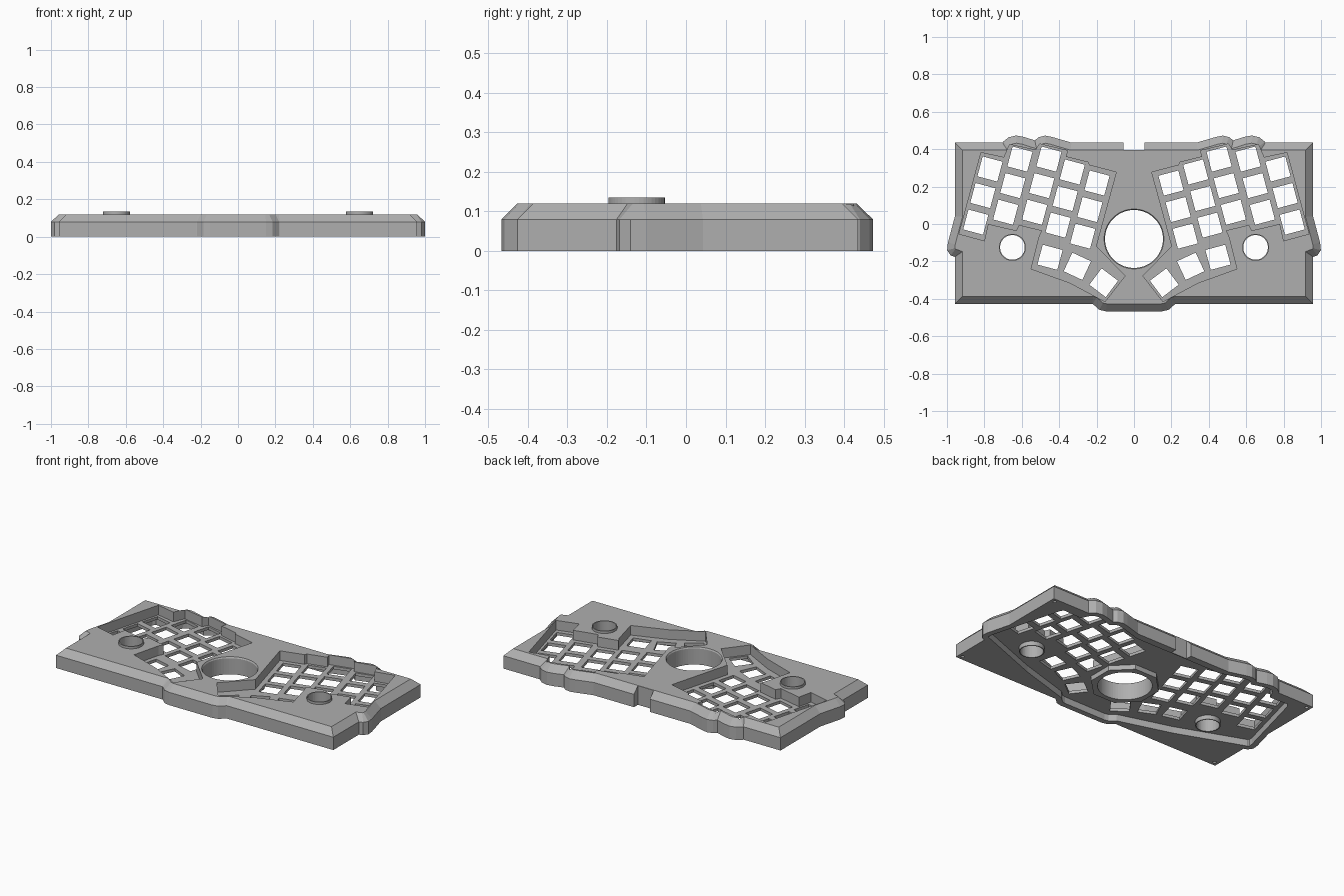
import bpy, bmesh, math
from mathutils import Matrix, Vector

if "Cube" in bpy.data.objects:
    bpy.data.objects.remove(bpy.data.objects["Cube"], do_unlink=True)

grey = bpy.data.materials.new("case_grey")
grey.use_nodes = True
grey.diffuse_color = (0.43, 0.43, 0.43, 1)
grey.node_tree.nodes["Principled BSDF"].inputs["Base Color"].default_value = grey.diffuse_color

TOP, SHOULDER, CHAMFER = 0.12, 0.08, 0.04
FLOOR, CEILING = 0.06, 0.042        # upper and lower face of the key plate
TILT = math.radians(15)


def mirrored(half):
    return half + [(-x, y) for x, y in reversed(half)]


def inset(points, d):
    """Move every side of a counter-clockwise outline inwards by d."""
    result = []
    for i, p in enumerate(points):
        p = Vector(p)
        a = (p - Vector(points[i - 1])).normalized()
        b = (Vector(points[(i + 1) % len(points)]) - p).normalized()
        na, nb = Vector((-a.y, a.x)), Vector((-b.y, b.x))
        result.append(tuple(p + (na + nb) * d / (1 + na.dot(nb))))
    return result


def loft(bm, layers):
    """Closed solid through stacked (outline, z) layers."""
    rings = [[bm.verts.new((x, y, z)) for x, y in pts] for pts, z in layers]
    for low, high in zip(rings, rings[1:]):
        n = len(low)
        for i in range(n):
            j = (i + 1) % n
            bm.faces.new((low[i], low[j], high[j], high[i]))
    bm.faces.new(rings[0][::-1])
    bm.faces.new(rings[-1])


def disc(x, y, r, n=40):
    return [(x + r * math.cos(math.tau * (i + 0.5) / n),
             y + r * math.sin(math.tau * (i + 0.5) / n)) for i in range(n)]


def square(x, y, size, angle):
    turn = Matrix.Rotation(angle, 2)
    h = size / 2
    return [tuple(turn @ Vector(c) + Vector((x, y)))
            for c in ((-h, -h), (h, -h), (h, h), (-h, h))]


def solid(name, stacks):
    bm = bmesh.new()
    for layers in stacks:
        loft(bm, layers)
    bmesh.ops.recalc_face_normals(bm, faces=bm.faces)
    mesh = bpy.data.meshes.new(name)
    bm.to_mesh(mesh)
    bm.free()
    mesh.materials.append(grey)
    ob = bpy.data.objects.new(name, mesh)
    bpy.context.collection.objects.link(ob)
    return ob


def combine(target, tool, operation):
    mod = target.modifiers.new(tool.name, 'BOOLEAN')
    mod.operation, mod.object, mod.solver = operation, tool, 'EXACT'
    bpy.context.view_layer.objects.active = target
    bpy.ops.object.modifier_apply(modifier=mod.name)
    bpy.data.objects.remove(tool, do_unlink=True)


def chamfered(outline):
    return [(outline, 0), (outline, SHOULDER), (inset(outline, CHAMFER), TOP)]


# Outlines: plain rectangle, and the contour that follows the two key groups
block = mirrored([(0.957, -0.427), (0.957, 0.435)])
contour = mirrored([
    (0.15, -0.467), (0.185, -0.459), (0.22, -0.428), (0.55, -0.33), (0.95, -0.178),
    (0.98, -0.168), (0.999, -0.14), (0.995, -0.1), (0.87, 0.37), (0.84, 0.405),
    (0.72, 0.4), (0.7, 0.44), (0.67, 0.464), (0.63, 0.473), (0.59, 0.466),
    (0.53, 0.447), (0.51, 0.464), (0.475, 0.473), (0.44, 0.466), (0.3, 0.425)])
well = [(0.155, -0.415), (0.342, -0.315), (0.55, -0.24), (0.505, -0.062), (0.49, -0.035),
        (0.615, -0.005), (0.63, -0.035), (0.78, 0.0), (0.8, -0.09), (0.935, -0.053),
        (0.818, 0.382), (0.695, 0.355), (0.665, 0.425), (0.525, 0.395), (0.505, 0.428),
        (0.355, 0.392), (0.365, 0.36), (0.245, 0.33), (0.24, 0.315), (0.095, 0.277),
        (0.203, -0.118), (0.048, -0.278)]

# Body: both chamfered outlines joined, hollow below, key wells sunk from above
case = solid("keyboard_case", [chamfered(block)])
combine(case, solid("contour_body", [chamfered(contour)]), 'UNION')
combine(case, solid("underside_pocket", [[(inset(contour, 0.035), -0.1),
                                          (inset(contour, 0.035), CEILING)]]), 'DIFFERENCE')
wells = [well, [(-x, y) for x, y in reversed(well)]]
combine(case, solid("key_wells", [[(w, FLOOR), (w, 0.3)] for w in wells]), 'DIFFERENCE')

# Collars: round dial sleeves and the faceted ball housing under the plate
BALL_Y, DIAL = -0.08, (0.65, -0.125)
sleeves = [[(disc(s * DIAL[0], DIAL[1], 0.072), 0.015),
            (disc(s * DIAL[0], DIAL[1], 0.072), 0.135)] for s in (-1, 1)]
combine(case, solid("dial_sleeves", sleeves), 'UNION')
housing = disc(0, BALL_Y, 0.2, 8)
combine(case, solid("ball_housing", [[(housing, 0.012), (housing, 0.05)]]), 'UNION')

# Key positions on the +x half: five tilted columns of three, and a thumb fan
keys = []
for x, y in ((0.77, 0.294), (0.61, 0.347), (0.455, 0.347), (0.33, 0.278), (0.198, 0.219)):
    for row in range(3):
        d = row * 0.147
        keys.append((x + d * math.sin(TILT), y - d * math.cos(TILT), TILT))
keys += [(0.449, -0.178, TILT), (0.303, -0.226, math.radians(25)),
         (0.162, -0.314, math.radians(37))]

# Openings: switches, dials, ball, corner screws and the rear cable notch
holes = []
for side in (-1, 1):
    for x, y, angle in keys:
        hole = square(side * x, y, 0.11, side * angle)
        holes.append([(hole, -0.1), (hole, 0.3)])
    dial = disc(side * DIAL[0], DIAL[1], 0.066)
    holes.append([(dial, -0.1), (dial, 0.3)])
    for y in (-0.4, 0.41):
        screw = disc(side * 0.93, y, 0.01, 12)
        holes.append([(screw, -0.1), (screw, 0.05)])
holes.append([(disc(0, BALL_Y, 0.155, 64), -0.1), (disc(0, BALL_Y, 0.155, 64), 0.112),
              (disc(0, BALL_Y, 0.163, 64), 0.125)])
notch = mirrored([(0.055, 0.396), (0.055, 0.6)])
holes.append([(notch, -0.1), (notch, 0.3)])
combine(case, solid("openings", holes), 'DIFFERENCE')

# Crisp flat faces, single colour
for face in case.data.polygons:
    face.use_smooth = False
    face.material_index = 0
